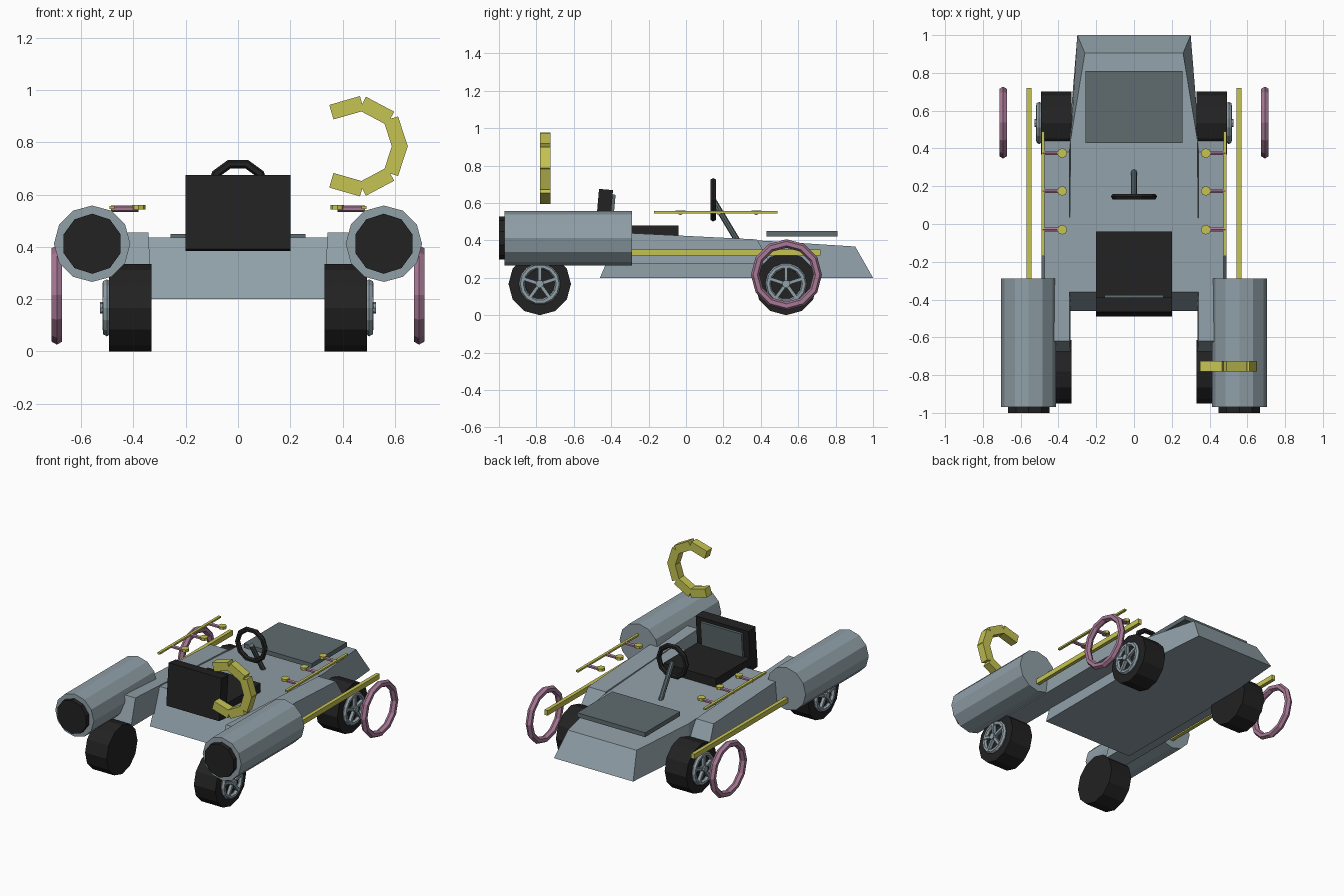
import bpy, bmesh, math
from mathutils import Vector, Matrix

if "Cube" in bpy.data.objects:
    bpy.data.objects.remove(bpy.data.objects["Cube"])


def material(name, rgb):
    m = bpy.data.materials.new(name)
    m.diffuse_color = (*rgb, 1)
    m.use_nodes = True
    m.node_tree.nodes["Principled BSDF"].inputs["Base Color"].default_value = m.diffuse_color
    return m


GREY = material("blue_grey", (0.28, 0.35, 0.39))
SLATE = material("dark_slate", (0.115, 0.15, 0.16))
BLACK = material("black", (0.016, 0.016, 0.016))
YELLOW = material("yellow", (0.56, 0.55, 0.085))
PINK = material("mauve", (0.38, 0.19, 0.30))


def finish(name, bm, mat):
    bmesh.ops.recalc_face_normals(bm, faces=bm.faces)
    me = bpy.data.meshes.new(name)
    bm.to_mesh(me)
    bm.free()
    me.materials.append(mat)
    ob = bpy.data.objects.new(name, me)
    bpy.context.collection.objects.link(ob)
    return ob


def box(name, loc, size, mat, rot=None):
    bm = bmesh.new()
    bmesh.ops.create_cube(bm, size=1)
    m = Matrix.Translation(loc) @ (rot or Matrix()) @ Matrix.Diagonal((*size, 1))
    bmesh.ops.transform(bm, matrix=m, verts=bm.verts)
    return finish(name, bm, mat)


def cylinder(name, a, b, r, sides, mat, spin=0.0):
    a, b = Vector(a), Vector(b)
    d = b - a
    bm = bmesh.new()
    bmesh.ops.create_cone(bm, cap_ends=True, segments=sides, radius1=r, radius2=r, depth=d.length)
    m = Matrix.Translation((a + b) / 2) @ d.to_track_quat('Z', 'Y').to_matrix().to_4x4()
    bmesh.ops.transform(bm, matrix=m @ Matrix.Rotation(spin, 4, 'Z'), verts=bm.verts)
    return finish(name, bm, mat)


def ring(name, loc, axis, major, minor, segs, sides, mat):
    bm = bmesh.new()
    q = Vector(axis).to_track_quat('Z', 'Y')
    rows = []
    for i in range(segs):
        t = 2 * math.pi * i / segs
        row = []
        for j in range(sides):
            p = 2 * math.pi * j / sides
            r = major + minor * math.cos(p)
            v = Vector((r * math.cos(t), r * math.sin(t), minor * math.sin(p)))
            row.append(bm.verts.new(Vector(loc) + q @ v))
        rows.append(row)
    for i in range(segs):
        for j in range(sides):
            a, b = rows[i], rows[(i + 1) % segs]
            k = (j + 1) % sides
            bm.faces.new((a[j], b[j], b[k], a[k]))
    return finish(name, bm, mat)


def loft(name, sections, mat):
    """Skin a list of closed cross-sections and cap both ends."""
    bm = bmesh.new()
    rows = [[bm.verts.new(p) for p in s] for s in sections]
    n = len(rows[0])
    for a, b in zip(rows, rows[1:]):
        for i in range(n):
            k = (i + 1) % n
            bm.faces.new((a[i], a[k], b[k], b[i]))
    bm.faces.new(rows[0])
    bm.faces.new(rows[-1])
    return finish(name, bm, mat)


def body_section(yb, yt, wb, wt, zt):
    return [(-wb, yb, 0.2), (wb, yb, 0.2), (wt, yt, zt), (-wt, yt, zt)]


# Wedge-shaped main body
loft("body", [body_section(-0.46, -0.36, 0.345, 0.345, 0.435),
              body_section(0.45, 0.45, 0.345, 0.335, 0.396),
              body_section(1.0, 0.905, 0.30, 0.26, 0.367)], GREY)
box("hood_panel", (0, 0.62, 0.435), (0.515, 0.38, 0.03), SLATE)

# Seat
tilt = Matrix.Rotation(math.radians(-5), 4, 'X')
box("seat_cushion", (0, -0.235, 0.45), (0.4, 0.39, 0.06), BLACK)
box("seat_back", (0, -0.44, 0.53), (0.4, 0.075, 0.285), BLACK, tilt)
box("seat_back_pad", (0, -0.395, 0.56), (0.31, 0.022, 0.17), SLATE, tilt)

# Steering
ring("steering_wheel", (0, 0.145, 0.617), (0, 1, 0), 0.105, 0.017, 10, 6, BLACK)
cylinder("steering_column", (0, 0.145, 0.615), (0, 0.28, 0.39), 0.016, 8, SLATE)

for s, side in ((-1, "left"), (1, "right")):
    # Side pod: raised, sloped at both ends
    def pod_section(yb, yt, zt):
        return [(s * 0.335, yb, 0.277), (s * 0.49, yb, 0.277),
                (s * 0.475, yt, zt), (s * 0.342, yt, zt)]
    loft(side + "_side_pod", [pod_section(-0.68, -0.62, 0.455),
                              pod_section(0.45, 0.38, 0.405)], GREY)

    # Booster tank with dark nozzle
    cylinder(side + "_booster", (s * 0.558, -0.97, 0.412), (s * 0.558, -0.288, 0.412), 0.146, 12, GREY)
    cylinder(side + "_nozzle", (s * 0.558, -1.0, 0.412), (s * 0.558, -0.96, 0.412), 0.115, 10, BLACK)

    # Long lower bar and front hoop
    box(side + "_lower_bar", (s * 0.556, 0.215, 0.335), (0.025, 1.01, 0.034), YELLOW)
    ring(side + "_hoop", (s * 0.693, 0.537, 0.216), (1, 0, 0), 0.167, 0.023, 12, 6, PINK)

    # Upper rail with pegs and knobs
    box(side + "_upper_rail", (s * 0.482, 0.16, 0.55), (0.018, 0.66, 0.012), YELLOW)
    for i, y in enumerate((0.375, 0.175, -0.03)):
        cylinder(f"{side}_peg_{i}", (s * 0.38, y, 0.546), (s * 0.485, y, 0.546), 0.012, 6, PINK)
        cylinder(f"{side}_knob_{i}", (s * 0.38, y, 0.543), (s * 0.38, y, 0.561), 0.026, 8, YELLOW)

    # Wheels with five-spoke rims
    for end, y in (("rear", -0.782), ("front", 0.535)):
        tag = f"{side}_{end}"
        z = 0.167
        cylinder(tag + "_tyre", (s * 0.33, y, z), (s * 0.493, y, z), 0.167, 12, BLACK)
        ring(tag + "_rim", (s * 0.502, y, z), (1, 0, 0), 0.096, 0.016, 14, 6, GREY)
        cylinder(tag + "_hub", (s * 0.49, y, z), (s * 0.527, y, z), 0.022, 8, GREY)
        for k in range(5):
            a = math.radians(90 + 72 * k)
            mid = (s * 0.508, y + 0.05 * math.cos(a), z + 0.05 * math.sin(a))
            box(f"{tag}_spoke_{k}", mid, (0.02, 0.095, 0.018), GREY, Matrix.Rotation(a, 4, 'X'))

# Open arc of blocks above the right booster
for i, deg in enumerate((-106, -62, -18, 18, 62, 106)):
    a = math.radians(deg)
    box(f"arc_block_{i}", (0.458 + 0.153 * math.cos(a), -0.752, 0.785 + 0.153 * math.sin(a)),
        (0.058, 0.056, 0.122), YELLOW, Matrix.Rotation(-a, 4, 'Y'))
